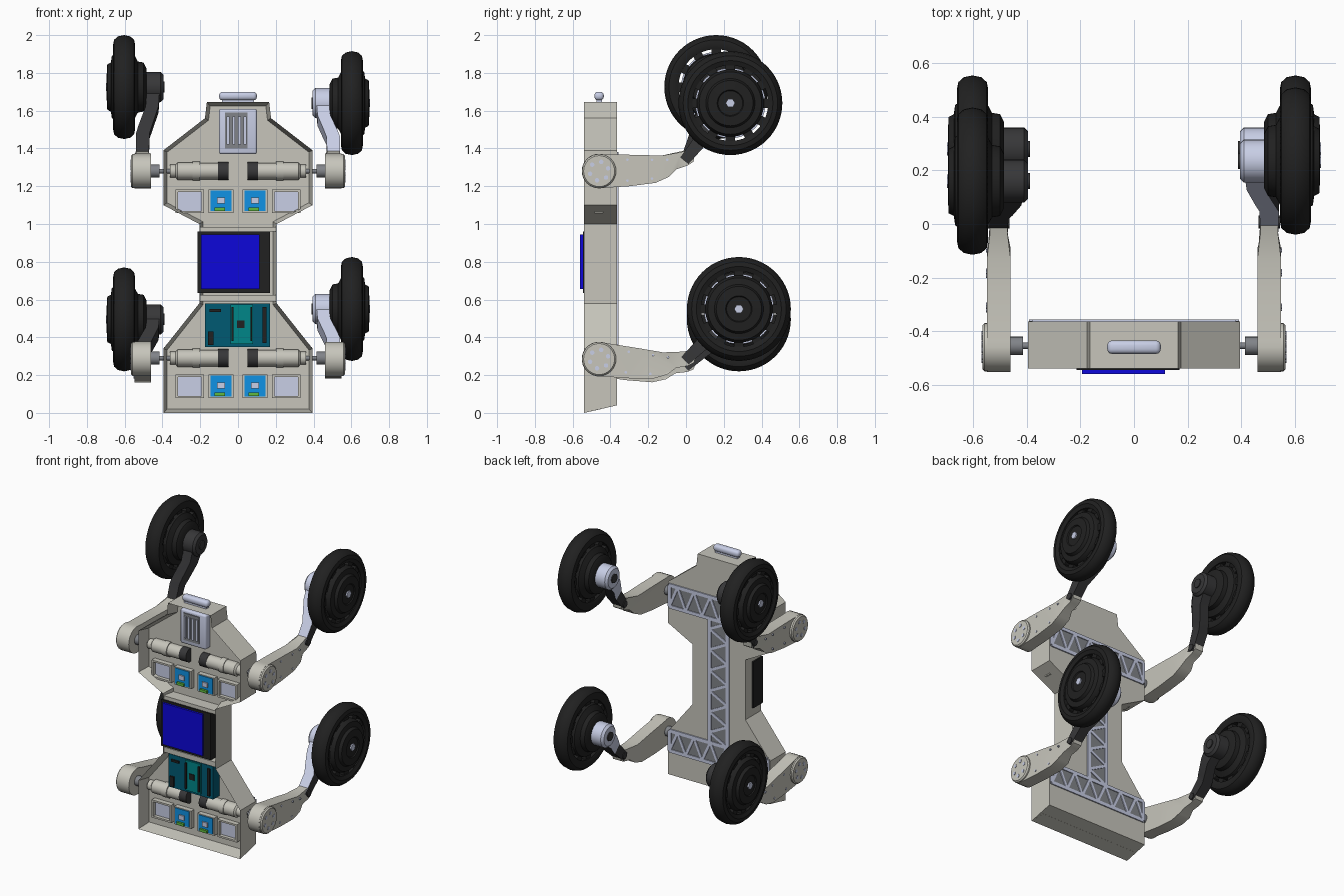
import bpy, bmesh, math
from mathutils import Matrix, Vector

if "Cube" in bpy.data.objects:
    bpy.data.objects.remove(bpy.data.objects["Cube"])

def material(name, r, g, b):
    m = bpy.data.materials.new(name)
    m.diffuse_color = (r, g, b, 1)
    m.use_nodes = True
    m.node_tree.nodes["Principled BSDF"].inputs["Base Color"].default_value = m.diffuse_color
    return m

SHELL = material("warm_grey", 0.57, 0.56, 0.50)
PALE = material("pale_lavender", 0.58, 0.62, 0.79)
DARK = material("dark_grey", 0.038, 0.038, 0.04)
TYRE = material("black", 0.015, 0.015, 0.015)
BLUE = material("deep_blue", 0.004, 0.002, 0.70)
SENSOR = material("sensor_blue", 0.005, 0.29, 0.78)
TEAL = material("teal", 0.0, 0.24, 0.25)
DEEP = material("deep_teal", 0.0, 0.10, 0.17)
GREEN = material("green", 0.12, 0.5, 0.05)
MID = material("mid_grey", 0.22, 0.23, 0.25)

def finish(bm, name, *mats):
    bmesh.ops.recalc_face_normals(bm, faces=bm.faces)
    for f in bm.faces:
        f.smooth = True
    for e in bm.edges:
        e.smooth = len(e.link_faces) == 2 and e.calc_face_angle(4) < math.radians(35)
    me = bpy.data.meshes.new(name)
    bm.to_mesh(me)
    bm.free()
    for m in mats:
        me.materials.append(m)
    bpy.context.collection.objects.link(bpy.data.objects.new(name, me))

def boxes(name, mat, *dims, bevel=0):
    bm = bmesh.new()
    for x0, x1, y0, y1, z0, z1 in dims:
        m = Matrix.Translation(((x0 + x1) / 2, (y0 + y1) / 2, (z0 + z1) / 2))
        bmesh.ops.create_cube(bm, size=1, matrix=m @ Matrix.Diagonal((x1 - x0, y1 - y0, z1 - z0, 1)))
    if bevel:
        bmesh.ops.bevel(bm, geom=bm.edges[:], offset=bevel, segments=3, profile=.5, affect='EDGES')
    finish(bm, name, mat)

def add_lathe(bm, profile, s, cy, cz, seg=48, closed=False):
    """Spin (radius, x) points about an axis along x; s mirrors x."""
    rings = []
    for r, x in profile:
        rings.append([bm.verts.new((s * x, cy + r * math.cos(math.tau * i / seg), cz + r * math.sin(math.tau * i / seg)))
                      for i in range(seg if r else 1)])
    for a, b in zip(rings, rings[1:] + rings[:1] if closed else rings[1:]):
        for i in range(seg):
            j = (i + 1) % seg
            q = [a[i % len(a)], a[j % len(a)], b[j % len(b)], b[i % len(b)]]
            bm.faces.new(list(dict.fromkeys(q)))

def lathe(name, mat, *args):
    bm = bmesh.new()
    add_lathe(bm, *args)
    finish(bm, name, mat)

def rod(r, x0, x1):
    return [(0, x0), (r, x0), (r, x1), (0, x1)]

# Hollow body tray, open at the front, with a sloped underside
half = [(.395, 0), (.395, .34), (.205, .58), (.205, 1.0), (.395, 1.10), (.395, 1.39), (.175, 1.56), (.165, 1.645)]
outline = half + [(-x, z) for x, z in reversed(half)]
bm = bmesh.new()
front = [bm.verts.new((x, -.54, z)) for x, z in outline]
back = [bm.verts.new((x, -.365, max(z, .04))) for x, z in outline]
n = len(outline)
for i in range(n):
    bm.faces.new((front[i], front[(i + 1) % n], back[(i + 1) % n], back[i]))
bm.faces.new(back)
face = bm.faces.new(front)
bm.normal_update()
bmesh.ops.inset_region(bm, faces=[face], thickness=.02, use_even_offset=True)
for v in face.verts:
    v.co.y = -.45
finish(bm, "body_tray", SHELL)
boxes("tray_cross_ribs", SHELL, (-.2, .2, -.535, -.44, .59, .625), (-.2, .2, -.535, -.44, .96, .985))

# Lattice panels on the back
boxes("lattice_backing", MID, (-.39, .39, -.37, -.363, 1.21, 1.38), (-.39, .39, -.37, -.363, .2, .34),
      (-.08, .08, -.37, -.363, .34, 1.21))
bm = bmesh.new()

def bar(p, q, w=.018):
    d = Vector((q[0] - p[0], 0, q[1] - p[1]))
    m = Matrix.Translation(((p[0] + q[0]) / 2, -.363, (p[1] + q[1]) / 2))
    m = m @ Matrix.Rotation(-math.atan2(d.z, d.x), 4, 'Y')
    bmesh.ops.create_cube(bm, size=1, matrix=m @ Matrix.Diagonal((d.length, .012, w, 1)))

def truss(x0, x1, z0, z1, cells, upright):
    c = [(x0, z0), (x1, z0), (x1, z1), (x0, z1)]
    for i in range(4):
        bar(c[i], c[(i + 1) % 4], .024)
    for i in range(2 * cells):
        p, q = ((i + k) / (2 * cells) for k in (0, 1))
        if upright:
            zz = [z0 + t * (z1 - z0) for t in (p, q)]
            bar(((x0, x1)[i % 2], zz[0]), ((x1, x0)[i % 2], zz[1]))
        else:
            xx = [x0 + t * (x1 - x0) for t in (p, q)]
            bar((xx[0], (z0, z1)[i % 2]), (xx[1], (z1, z0)[i % 2]))

truss(-.38, .38, 1.22, 1.37, 6, False)
truss(-.38, .38, .21, .35, 6, False)
truss(-.07, .07, .35, 1.22, 6, True)
finish(bm, "back_lattice", PALE)

# Handle on top and front panel of the head
boxes("top_handle", PALE, (-.1, .1, -.485, -.435, 1.655, 1.70), bevel=.018)
boxes("handle_base", PALE, (-.085, .085, -.475, -.445, 1.64, 1.665))
boxes("head_panel", PALE, (-.1, .1, -.50, -.44, 1.37, 1.61), bevel=.012)
boxes("head_panel_recess", MID, (-.07, .05, -.506, -.49, 1.40, 1.59))
boxes("head_panel_slats", PALE, *[(-.06 + .03 * i, -.045 + .03 * i, -.515, -.50, 1.42, 1.57) for i in range(4)])

# Battery and circuit board
boxes("battery_case", TYRE, (-.215, .17, -.545, -.44, .635, .96))
boxes("battery_pack", BLUE, (-.195, .115, -.56, -.54, .655, .945))
boxes("base_board", DEEP, (-.175, .17, -.52, -.44, .35, .58))
boxes("controller_board", TEAL, (-.04, .08, -.53, -.515, .365, .575))
boxes("board_chips", TYRE, (-.005, .035, -.535, -.525, .45, .49), (-.16, -.13, -.53, -.515, .36, .43),
      (-.15, -.09, -.53, -.515, .535, .55), (.13, .15, -.53, -.515, .37, .56),
      (-.035, -.025, -.54, -.525, .38, .56), (.065, .075, -.54, -.525, .38, .56))

# Pockets with plates and sensors, motors and their mounts
for level, zp, zm in (("lower", .14, .29), ("upper", 1.12, 1.28)):
    for s in (-1, 1):
        side = level + ("_left" if s < 0 else "_right")
        for x, w in ((s * .255, .075), (s * .09, .065)):
            boxes(side + "_pocket_frame", SHELL, (x - w, x + w, -.485, -.44, zp + .05, zp + .062),
                  (x - w, x + w, -.485, -.44, zp - .062, zp - .05),
                  (x - w, x - w + .012, -.485, -.44, zp - .05, zp + .05),
                  (x + w - .012, x + w, -.485, -.44, zp - .05, zp + .05))
        x = s * .255
        boxes(side + "_pocket_plate", PALE, (x - .063, x + .063, -.46, -.44, zp - .05, zp + .05))
        x = s * .09
        boxes(side + "_sensor_board", SENSOR, (x - .055, x + .055, -.49, -.44, zp - .052, zp + .057))
        boxes(side + "_sensor_chip", PALE, (x - .02, x + .02, -.50, -.485, zp - .012, zp + .02))
        boxes(side + "_sensor_terminal", GREEN, (x - .035, x + .02, -.505, -.485, zp - .05, zp - .032))
        lathe(side + "_motor", SHELL, [(0, .09), (.044, .09), (.044, .2), (.05, .2), (.05, .24), (.046, .24),
              (.046, .32), (.034, .33), (.034, .36), (0, .36)], s, -.46, zm, 32)
        lathe(side + "_motor_cap", DARK, rod(.047, .05, .105), s, -.46, zm, 32)
        lathe(side + "_drive_shaft", MID, rod(.012, .35, .47), s, -.455, zm, 16)
        lathe(side + "_hip_coupling", MID, rod(.034, .415, .47), s, -.455, zm, 24)

# Legs and wheels: side, level, hip height, arm tilt in degrees, hub y and z
for s, level, zh, tilt, hy, hz in ((1, "upper", 1.28, 0, .235, 1.64), (-1, "upper", 1.28, 0, .16, 1.725),
                                   (1, "lower", .285, -8, .28, .55), (-1, "lower", .285, -12, .28, .495)):
    name = level + ("_left" if s < 0 else "_right")
    ca, sa = math.cos(math.radians(tilt)), math.sin(math.radians(tilt))

    def place(u, v):
        return (-.46 + u * ca - v * sa, zh + u * sa + v * ca)

    # Upper arm, wide at the hip and slim at the knee
    prof = [(.092 * math.cos(math.radians(a)), .092 * math.sin(math.radians(a))) for a in range(75, 286, 15)]
    prof += [(.16, -.08), (.30, -.062), (.37, -.03), (.41, .01), (.47, .03), (.50, .05), (.505, .085),
             (.48, .115), (.43, .10), (.33, .082), (.2, .086)]
    bm = bmesh.new()
    loops = [[bm.verts.new((s * (.505 + k * (.044 if u < .39 else .032)), *place(u, v))) for u, v in prof]
             for k in (-1, 1)]
    for i in range(len(prof)):
        j = (i + 1) % len(prof)
        bm.faces.new((loops[0][i], loops[0][j], loops[1][j], loops[1][i]))
    bmesh.ops.triangulate(bm, faces=[bm.faces.new(lp) for lp in loops])
    finish(bm, name + "_arm", SHELL)
    lathe(name + "_hip_disc", SHELL, [(0, .54), (.09, .54), (.09, .558), (.082, .566), (0, .566)], s, -.46, zh, 32)
    bm = bmesh.new()
    for i in range(6):
        a = i * math.pi / 3 + .3
        add_lathe(bm, rod(.012, .56, .569), s, -.46 + .05 * math.cos(a), zh + .05 * math.sin(a), 10)
    for u, v in ((.15, .06), (.28, .06), (.36, .06), (.15, -.05), (.28, -.04)):
        add_lathe(bm, rod(.007, .54, .553), s, *place(u, v), 10)
    finish(bm, name + "_arm_bolts", PALE)
    ky, kz = place(.465, .072)
    lathe(name + "_knee_pin", DARK, rod(.022, .465, .545), s, ky, kz, 20)

    # Lower link, stepping inwards between knee and hub; right links carry a pale front cover
    d = Vector((hy - ky, hz - kz)).normalized()
    bm = bmesh.new()
    rings = []
    for t, x, w, h in ((-.06, .505, .034, .028), (.3, .505, .036, .036), (.42, .49, .036, .042),
                       (.68, .455, .034, .045), (1.05, .445, .034, .065)):
        py, pz = ky + (hy - ky) * t, kz + (hz - kz) * t
        rings.append([bm.verts.new((s * (x + a * w), py - d.y * b * h, pz + d.x * b * h))
                      for a, b in ((-1, -1), (1, -1), (1, 1), (-1, 1))])
    for a, b in zip(rings, rings[1:]):
        for i in range(4):
            f = bm.faces.new((a[i], a[(i + 1) % 4], b[(i + 1) % 4], b[i]))
            f.material_index = 1 if s > 0 and (i == 2 or (i == 3 and a is not rings[0])) else 0
    bm.faces.new(rings[0])
    bm.faces.new(rings[-1])
    finish(bm, name + "_link", DARK, PALE)
    lathe(name + "_link_knob", PALE if s > 0 else DARK, [(0, .395), (.065, .395), (.08, .41), (.08, .49), (0, .49)],
          s, hy, hz, 32)
    lathe(name + "_knob_cap", DARK, rod(.03, .388, .4), s, hy, hz, 20)

    # Wheel: tyre, hub motor, bridging blocks, pale inner ring and axle nut
    lathe(name + "_tyre", TYRE, [(.2, .555), (.225, .545), (.25, .55), (.268, .57), (.275, .603), (.268, .636),
          (.25, .656), (.225, .661), (.2, .65)], s, hy, hz, 56, True)
    lathe(name + "_hub", TYRE, [(0, .485), (.1, .485), (.13, .50), (.135, .53), (.172, .55), (.178, .57),
          (.178, .645), (.165, .668), (.13, .673), (.12, .692), (.07, .695), (.065, .688), (0, .688)], s, hy, hz)
    lathe(name + "_inner_ring", PALE, [(.176, .60), (.186, .60), (.186, .61), (.176, .61)], s, hy, hz, 48, True)
    bm = bmesh.new()
    for i in range(12):
        m = Matrix.Translation((s * .603, hy, hz)) @ Matrix.Rotation(i * math.pi / 6, 4, 'X')
        m = m @ Matrix.Translation((0, .19, 0)) @ Matrix.Diagonal((.08, .036, .05, 1))
        bmesh.ops.create_cube(bm, size=1, matrix=m)
    finish(bm, name + "_rim_blocks", TYRE)
    lathe(name + "_axle_nut", PALE, rod(.025, .68, .698), s, hy, hz, 6)
